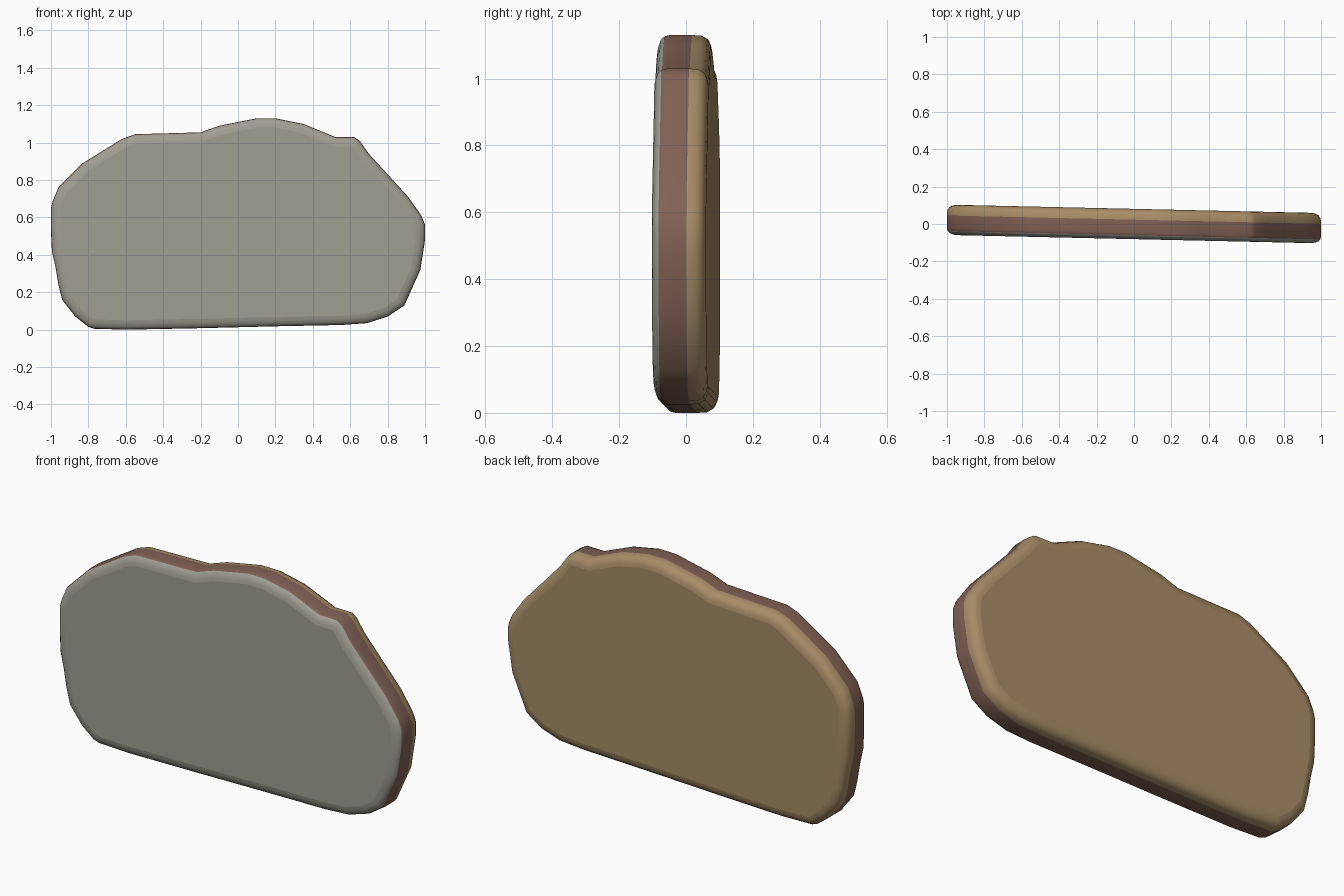
import bpy, bmesh
from mathutils import Vector

if "Cube" in bpy.data.objects:
    bpy.data.objects.remove(bpy.data.objects["Cube"])

# Front outline of the slab (x, z), clockwise from bottom left
OUTLINE = [(-0.77, 0.005), (-0.80, 0.015), (-0.87, 0.07), (-0.94, 0.16), (-0.96, 0.24),
           (-0.975, 0.33), (-0.995, 0.42), (-1, 0.53), (-1, 0.65), (-0.99, 0.69),
           (-0.96, 0.76), (-0.83, 0.89), (-0.62, 1.02), (-0.55, 1.045), (-0.2, 1.055),
           (-0.1, 1.09), (0.1, 1.13), (0.2, 1.13), (0.35, 1.10), (0.52, 1.03),
           (0.62, 1.03), (0.65, 1.01), (0.70, 0.94), (0.91, 0.71), (0.98, 0.61),
           (1, 0.56), (1, 0.48), (0.975, 0.32), (0.89, 0.13), (0.80, 0.07),
           (0.69, 0.035), (0.55, 0.025), (0.2, 0.018), (-0.2, 0.008), (-0.6, 0.0)]

# Cross-section from front to back: (depth, inset from outline)
SECTION = [(-0.081, 0.05), (-0.078, 0.034), (-0.071, 0.015), (-0.06, 0.004),
           (-0.045, 0), (0.023, 0), (0.05, 0.002), (0.069, 0.013), (0.078, 0.034), (0.081, 0.05)]
TWIST = -0.0225  # slab runs slightly askew to the x axis


def material(name, color):
    m = bpy.data.materials.new(name)
    m.diffuse_color = (*color, 1)
    m.use_nodes = True
    m.node_tree.nodes["Principled BSDF"].inputs["Base Color"].default_value = m.diffuse_color
    return m


def inset_outline(d):
    """Outline moved inward along averaged edge normals."""
    pts = [Vector(p) for p in OUTLINE]
    out = []
    for i, p in enumerate(pts):
        a = (p - pts[i - 1]).normalized()
        b = (pts[(i + 1) % len(pts)] - p).normalized()
        t = (a + b).normalized()
        out.append(p + Vector((t.y, -t.x)) * d / max(t.dot(a), 0.7))
    return out


# Layered slab: grey front, brown core, tan back
bm = bmesh.new()
rings = [[bm.verts.new((p.x, v + TWIST * p.x, p.y)) for p in inset_outline(d)]
         for v, d in SECTION]
n = len(OUTLINE)
for k in range(len(rings) - 1):
    mid = (SECTION[k][0] + SECTION[k + 1][0]) / 2
    for i in range(n):
        j = (i + 1) % n
        f = bm.faces.new((rings[k][i], rings[k][j], rings[k + 1][j], rings[k + 1][i]))
        f.material_index = 0 if mid < -0.06 else 1 if mid < 0.023 else 2
caps = [bm.faces.new(rings[0]), bm.faces.new(rings[-1])]
caps[1].material_index = 2
bmesh.ops.recalc_face_normals(bm, faces=bm.faces)

mesh = bpy.data.meshes.new("layered_slab")
bm.to_mesh(mesh)
bm.free()
slab = bpy.data.objects.new("layered_slab", mesh)
bpy.context.collection.objects.link(slab)
for name, color in (("stone grey", (0.35, 0.34, 0.29)),
                    ("core brown", (0.22, 0.12, 0.09)),
                    ("back tan", (0.39, 0.265, 0.135))):
    mesh.materials.append(material(name, color))

# Smooth rim, flat front and back
bpy.context.view_layer.objects.active = slab
slab.select_set(True)
bpy.ops.object.shade_smooth_by_angle(angle=0.7)
for p in mesh.polygons:
    if len(p.vertices) > 4:
        p.use_smooth = False
